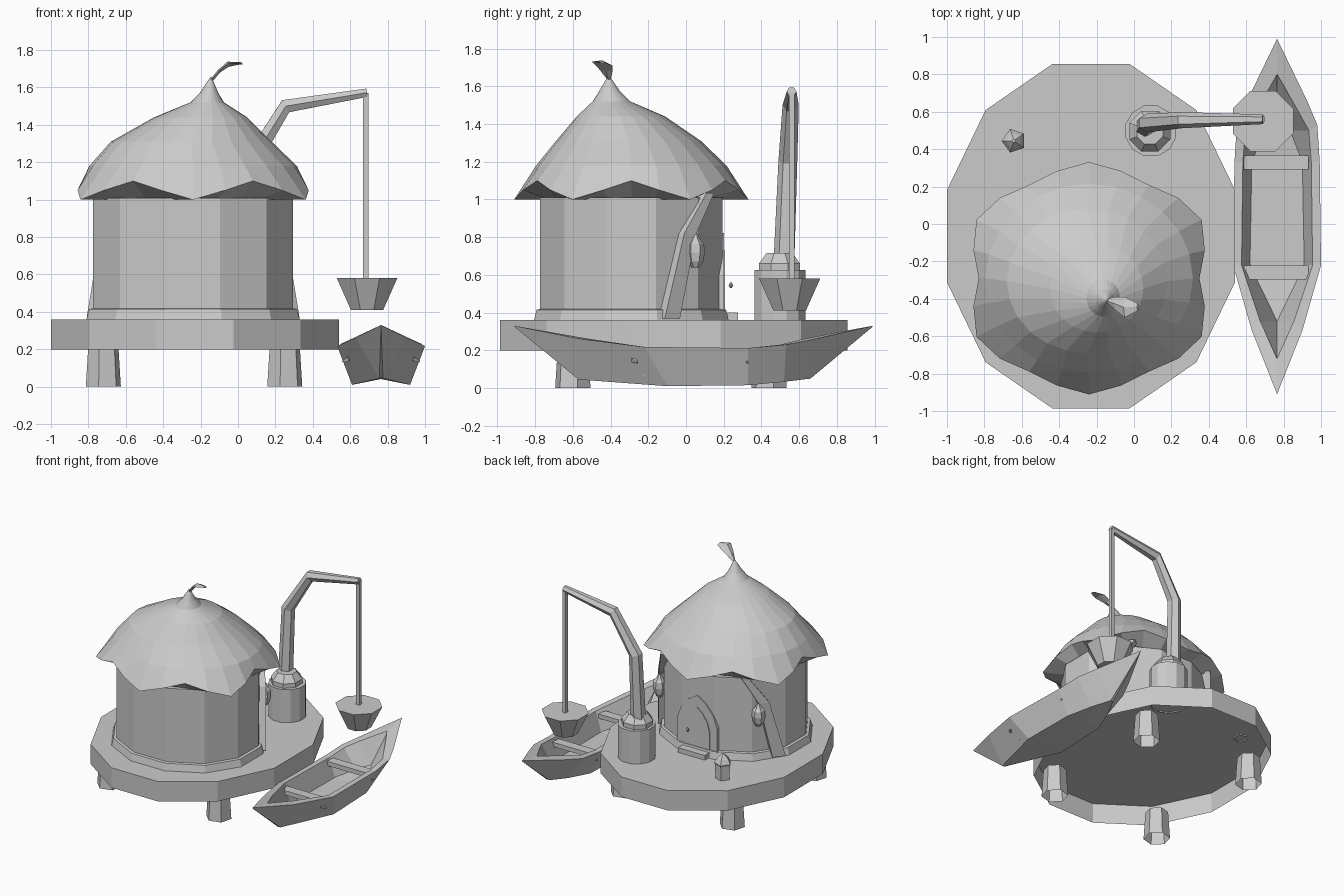
import bpy, bmesh, math
from mathutils import Vector

if "Cube" in bpy.data.objects:
    bpy.data.objects.remove(bpy.data.objects["Cube"])

GREY = (0.6, 0.6, 0.6, 1.0)
clay = bpy.data.materials.new("plain_grey")
clay.use_nodes = True
clay.diffuse_color = GREY
clay.node_tree.nodes["Principled BSDF"].inputs["Base Color"].default_value = GREY

HX, HY = -0.24, -0.29      # house centre
DECK = 0.36                # deck height


def loft(name, rings, base=True):
    """Skin a list of equal-length point rings; cap the top and, if wanted, the base."""
    bm = bmesh.new()
    loops = [[bm.verts.new(p) for p in ring] for ring in rings]
    n = len(loops[0])
    for a, b in zip(loops, loops[1:]):
        for i in range(n):
            j = (i + 1) % n
            bm.faces.new((a[i], a[j], b[j], b[i]))
    if base:
        bm.faces.new(loops[0][::-1])
    bm.faces.new(loops[-1])
    bmesh.ops.remove_doubles(bm, verts=bm.verts, dist=0.0005)
    bmesh.ops.recalc_face_normals(bm, faces=bm.faces)
    mesh = bpy.data.meshes.new(name)
    bm.to_mesh(mesh)
    bm.free()
    mesh.materials.append(clay)
    obj = bpy.data.objects.new(name, mesh)
    bpy.context.collection.objects.link(obj)
    return obj


def ellipse(x, y, z, rx, ry, n, turn=0.5):
    step = math.tau / n
    return [(x + rx * math.cos((i + turn) * step),
             y + ry * math.sin((i + turn) * step), z) for i in range(n)]


def turned(name, x, y, profile, n, ratio=1.0, turn=0.5, base=True):
    """Stack of rings from (radius, height) pairs."""
    return loft(name, [ellipse(x, y, z, r, r * ratio, n, turn) for r, z in profile], base)


def tube(name, path, radii, n):
    """Faceted pole along a path of points."""
    pts = [Vector(p) for p in path]
    rings = []
    for i, p in enumerate(pts):
        d = (pts[min(i + 1, len(pts) - 1)] - pts[max(i - 1, 0)]).normalized()
        side = d.cross(Vector((0, 1, 0))).normalized()
        up = side.cross(d)
        angles = [(k + 0.5) * math.tau / n for k in range(n)]
        rings.append([p + radii[i] * (math.cos(a) * side + math.sin(a) * up) for a in angles])
    return loft(name, rings)


def box(name, x, y, z, sx, sy, sz):
    corners = [(-1, -1), (1, -1), (1, 1), (-1, 1)]
    return loft(name, [[(x + a * sx / 2, y + b * sy / 2, z + c * sz / 2)
                        for a, b in corners] for c in (-1, 1)])


# Platform, hollow underneath, and its open-ended legs
turned("platform", -0.23, -0.065, [(0.797, 0.2), (0.797, DECK)], 12, 1.196, base=False)
for x in (-0.72, 0.25):
    for y in (-0.6, 0.44):
        turned("leg", x, y, [(0.097, 0), (0.083, 0.22)], 6, turn=0.25, base=False)

# House walls and footing
turned("wall", HX, HY, [(0.554, DECK), (0.554, 1.01)], 12, 0.905, base=False)
turned("footing", HX, HY, [(0.59, DECK), (0.575, 0.415), (0.55, 0.42)], 12, 0.905, base=False)

# Scalloped roof leaning to an off-centre peak
SEG = 24
REACH = [0.59, 0.64, 0.695, 0.675, 0.64, 0.66, 0.69]    # eave radius from side to front
DROP = [1.0, 1.05, 1.1, 1.05]
eave = []
for i in range(SEG):
    r = REACH[6 - abs(i % 12 - 6)]
    a = i * math.tau / SEG
    eave.append((HX + r * math.cos(a), HY + 0.9 * r * math.sin(a), DROP[(i - 6) % 4]))
layers = [(HX, HY, 1.18, 0.555, 0.505), (-0.25, -0.305, 1.31, 0.43, 0.385),
          (-0.2, -0.345, 1.44, 0.25, 0.235), (-0.165, -0.395, 1.52, 0.09, 0.1),
          (-0.155, -0.405, 1.57, 0.05, 0.058), (-0.145, -0.41, 1.655, 0.004, 0.004)]
loft("roof", [ellipse(HX, HY, 1.0, 0.5, 0.45, SEG, 0), eave]
     + [ellipse(*l, SEG, 0) for l in layers])

# Curled leaf on the peak
leaf = [(-0.145, -0.41, 1.64, 0.01), (-0.1, -0.425, 1.695, 0.035),
        (-0.05, -0.445, 1.738, 0.055), (0.02, -0.445, 1.735, 0.02)]
loft("roof_leaf", [[(x, y - w, z - w / 8), (x + 0.006, y, z - 0.012),
                    (x, y + w, z - w / 2), (x - 0.006, y, z)] for x, y, z, w in leaf])


# Door on the back wall
def arch(name, half, height, y):
    side = [(half, 0), (half, height * 0.52), (half * 0.8, height * 0.73),
            (half * 0.42, height * 0.9)]
    outline = side + [(0, height)] + [(-a, z) for a, z in side[::-1]]
    loft(name, [[(HX + a, d, DECK + 0.002 + z) for a, z in outline] for d in (0.1, y)])


arch("door_frame", 0.178, 0.46, 0.202)
arch("door", 0.115, 0.37, 0.208)
turned("door_knob", HX + 0.06, 0.238, [(0.004, 0.53), (0.012, 0.545), (0.004, 0.56)], 6)
box("door_step", HX, 0.22, 0.381, 0.24, 0.11, 0.038)

# Leaning struts with hanging lanterns, mirrored on both sides
for s in (-1, 1):
    strut = [(0.515, -0.09, 0.37, 0.05), (0.447, 0.005, 0.82, 0.04), (0.35, 0.112, 1.035, 0.025)]
    out = Vector((0.8 * s, 0.6, 0))
    along = Vector((-0.6 * s, 0.8, 0))
    rings = []
    for x, y, z, w in strut:
        p = Vector((HX + s * x, y, z))
        rings.append([p + a * w * along + b * 0.03 * out
                      for a, b in ((-1, -1), (1, -1), (1, 1), (-1, 1))])
    loft("strut", rings)
    lx = HX + s * 0.44
    turned("lantern", lx, 0.05, [(0.02, 0.64), (0.04, 0.67), (0.05, 0.72), (0.045, 0.765),
                                 (0.028, 0.785), (0.01, 0.82)], 6)
    tube("lantern_hook", [(lx, 0.05, 0.81), (lx - s * 0.03, 0.06, 0.9)], [0.006, 0.006], 4)

# Crane on a round base
turned("crane_base", 0.09, 0.498, [(0.14, 0.35), (0.14, 0.625)], 12, base=False)
turned("crane_collar", 0.085, 0.496, [(0.118, 0.62), (0.118, 0.66), (0.075, 0.715)], 8)
tube("crane_arm", [(0.06, 0.52, 0.68), (0.07, 0.54, 1.2), (0.255, 0.555, 1.5), (0.69, 0.56, 1.572)],
     [0.055, 0.05, 0.043, 0.026], 6)
turned("rope", 0.683, 0.56, [(0.02, 0.57), (0.02, 1.57)], 4)
turned("bucket", 0.69, 0.55, [(0.093, 0.41), (0.175, 0.58)], 8)

# Small capped post reaching through the deck
turned("post", -0.642, 0.445, [(0.056, 0.35), (0.06, 0.47), (0.066, 0.485),
                               (0.045, 0.52), (0.01, 0.555)], 5, base=False)

# Rowing boat: rim y, half-width, height; bottom y, half-width, height; inner y
BX = 0.765
stations = [(-0.91, 0, 0.33, -0.91, 0, 0.325, -0.72),
            (-0.57, 0.135, 0.262, -0.57, 0.01, 0.045, -0.52),
            (-0.22, 0.235, 0.218, -0.1, 0.155, 0.01, -0.22),
            (0.33, 0.228, 0.212, 0.33, 0.145, 0.015, 0.33),
            (0.53, 0.215, 0.23, 0.52, 0.08, 0.033, 0.5),
            (0.66, 0.16, 0.255, 0.66, 0.01, 0.05, 0.6),
            (0.99, 0, 0.33, 0.99, 0, 0.325, 0.8)]
hull = []
for y, w, z, by, bw, bz, iy in stations:
    iw = max(w - 0.045, 0)
    fw = min(max(bw - 0.01, 0), iw)
    iz = z if w else 0.295
    fz = bz + 0.05 if w else 0.28
    half = [(w, y, z), (bw, by, bz)]
    keel = [(BX, by, bz + bw * 0.2)]
    inner = [(fw, iy, fz), (iw, iy, iz)]
    hull.append([(BX - a, b, c) for a, b, c in half] + keel
                + [(BX + a, b, c) for a, b, c in half[::-1]]
                + [(BX + a, b, c) for a, b, c in inner[::-1]]
                + [(BX - a, b, c) for a, b, c in inner])
loft("boat_hull", hull)
for y in (-0.26, 0.33):
    box("boat_seat", BX - 0.005, y, 0.18, 0.345, 0.075, 0.035)
    for s in (-1, 1):
        tube("boat_peg", [(BX + s * 0.17, y - 0.02, 0.15), (BX + s * 0.205, y, 0.135)],
             [0.015, 0.006], 4)
